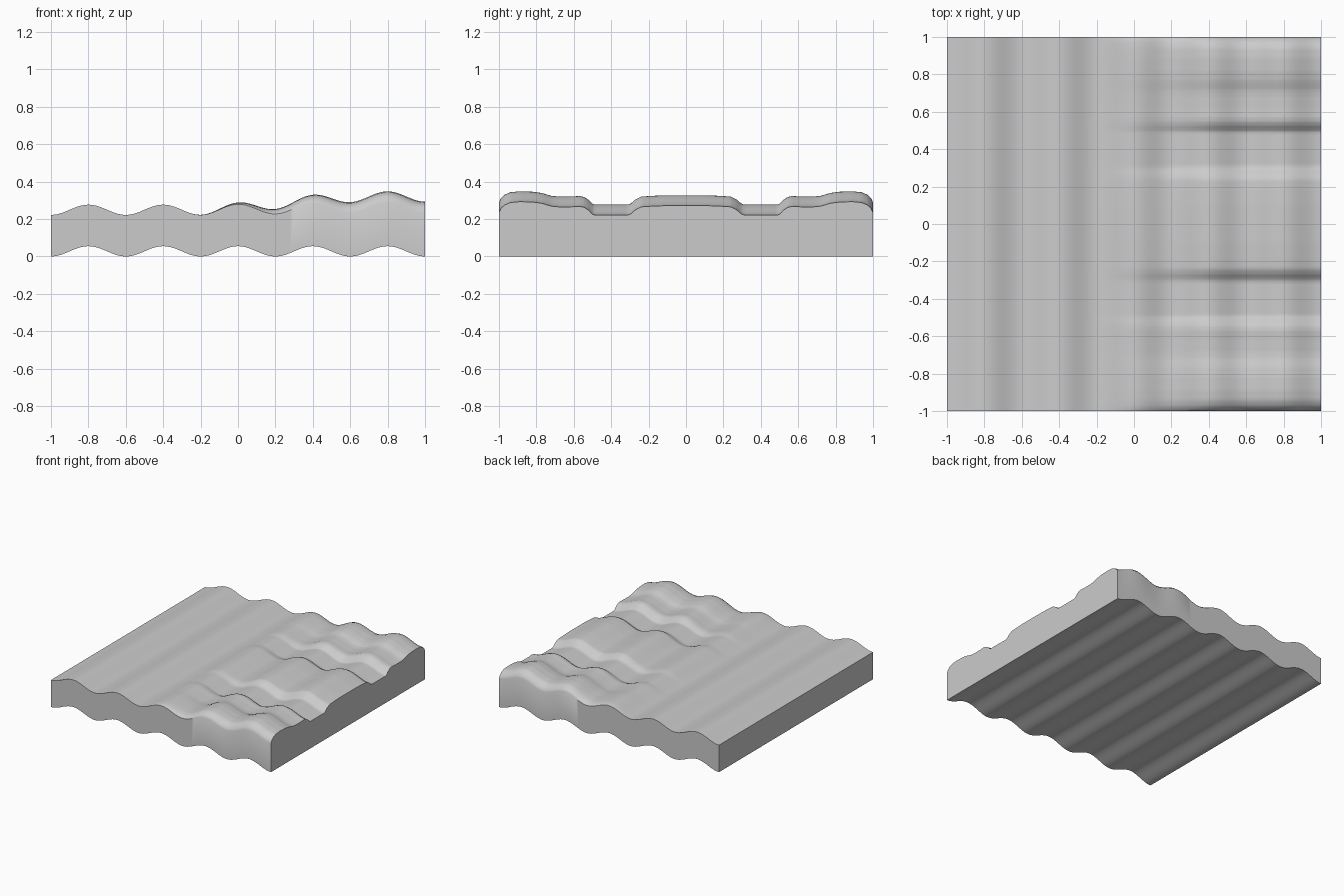
import bpy, bmesh, math

if "Cube" in bpy.data.objects:
    bpy.data.objects.remove(bpy.data.objects["Cube"])

# Half cross-section of the raised ridges: (distance from middle, extra height)
RIDGES = [(0, .05), (.1, .05), (.18, .047), (.24, .043), (.27, .028), (.295, .006), (.31, 0),
          (.49, 0), (.5, .004), (.52, .025), (.545, .041), (.57, .046), (.62, .043), (.68, .043),
          (.72, .047), (.77, .062), (.82, .069), (.89, .071), (.94, .066), (.97, .053),
          (.99, .034), (1, .012)]
WAVE, THICK = 0.0275, 0.222


def ridge(y):
    d = abs(y)
    for (a, h), (b, k) in zip(RIDGES, RIDGES[1:]):
        if d <= b:
            return h + (k - h) * (d - a) / (b - a)
    return RIDGES[-1][1]


def ramp(x):
    t = min(1, max(0, (x + 0.25) / 0.97))
    return t * t * (3 - 2 * t)


def bottom(x):
    return WAVE * (1 + math.cos(5 * math.pi * x))


# Sample positions along both directions
xs = [-1 + i / 50 for i in range(101)]
half = sorted({round(i / 40, 4) for i in range(41)} | {d for d, h in RIDGES})
ys = [-d for d in reversed(half) if d > 0] + half
nx, ny = len(xs), len(ys)

# Corrugated slab: wavy underside, wavy top with ridges growing towards +x
bm = bmesh.new()
low = [[bm.verts.new((x, y, bottom(x))) for y in ys] for x in xs]
top = [[bm.verts.new((x, y, bottom(x) + THICK + ramp(x) * ridge(y))) for y in ys] for x in xs]
for i in range(nx - 1):
    for j in range(ny - 1):
        for g in (low, top):
            bm.faces.new((g[i][j], g[i + 1][j], g[i + 1][j + 1], g[i][j + 1]))
    for j in (0, ny - 1):
        bm.faces.new((low[i][j], low[i + 1][j], top[i + 1][j], top[i][j]))
for j in range(ny - 1):
    for i in (0, nx - 1):
        bm.faces.new((low[i][j], low[i][j + 1], top[i][j + 1], top[i][j]))
bmesh.ops.recalc_face_normals(bm, faces=bm.faces[:])

mesh = bpy.data.meshes.new("corrugated_slab")
bm.to_mesh(mesh)
bm.free()
slab = bpy.data.objects.new("corrugated_slab", mesh)
bpy.context.collection.objects.link(slab)

grey = bpy.data.materials.new("plain grey")
grey.diffuse_color = (0.6, 0.6, 0.6, 1)
grey.use_nodes = True
grey.node_tree.nodes["Principled BSDF"].inputs["Base Color"].default_value = grey.diffuse_color
mesh.materials.append(grey)

bpy.context.view_layer.objects.active = slab
slab.select_set(True)
bpy.ops.object.shade_smooth_by_angle(angle=math.radians(40))
